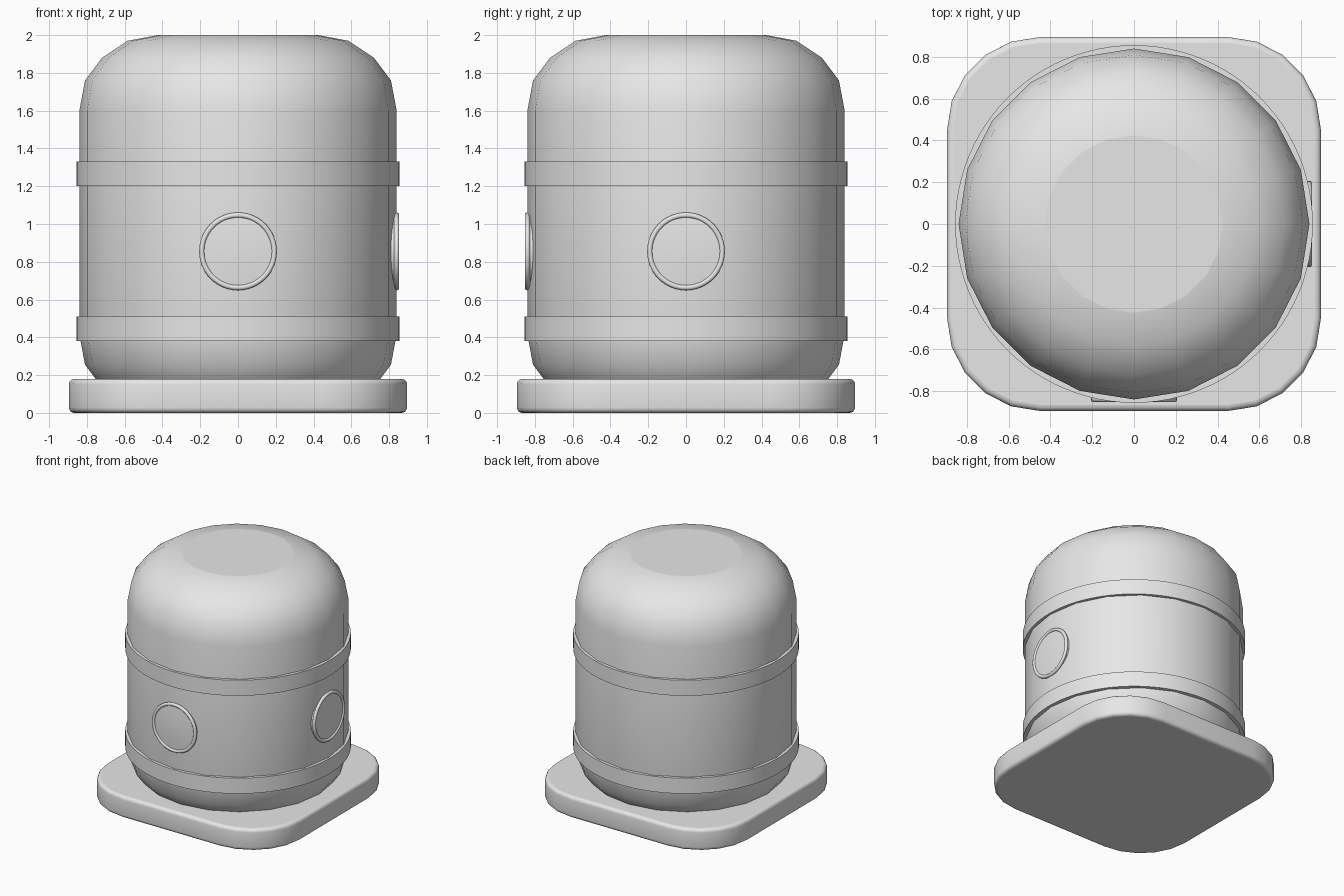
import bpy, bmesh
from math import cos, sin, pi, radians
from mathutils import Matrix

cube = bpy.data.objects.get("Cube")
if cube:
    bpy.data.objects.remove(cube, do_unlink=True)

grey = bpy.data.materials.new("plain_grey")
grey.use_nodes = True
colour = (0.8, 0.8, 0.8, 1)
grey.diffuse_color = colour
grey.node_tree.nodes["Principled BSDF"].inputs["Base Color"].default_value = colour


def finish(name, bm, angle=30, matrix=Matrix()):
    """Turn a bmesh into a smooth-shaded object with the grey material."""
    bmesh.ops.recalc_face_normals(bm, faces=bm.faces)
    mesh = bpy.data.meshes.new(name)
    bm.to_mesh(mesh)
    bm.free()
    mesh.materials.append(grey)
    obj = bpy.data.objects.new(name, mesh)
    bpy.context.collection.objects.link(obj)
    obj.matrix_world = matrix
    bpy.ops.object.select_all(action='DESELECT')
    obj.select_set(True)
    bpy.context.view_layer.objects.active = obj
    bpy.ops.object.shade_smooth_by_angle(angle=radians(angle))
    return obj


def lathe(profile, sides, closed=False):
    """Spin (radius, height) points round z; open profiles get end caps."""
    bm = bmesh.new()
    rings = [[bm.verts.new((r * cos(2 * pi * i / sides), r * sin(2 * pi * i / sides), z))
              for i in range(sides)] for r, z in profile]
    pairs = list(zip(rings, rings[1:]))
    if closed:
        pairs.append((rings[-1], rings[0]))
    for a, b in pairs:
        for i in range(sides):
            j = (i + 1) % sides
            bm.faces.new((a[i], a[j], b[j], b[i]))
    if not closed:
        bm.faces.new(rings[0])
        bm.faces.new(rings[-1])
    return bm


# Body: twenty-sided drum with rounded ends and flat caps
corner = [(0.84, 0.40), (0.81, 0.24), (0.72, 0.12), (0.585, 0.03), (0.425, 0.0)]
bottom = [(r, 0.015 + d) for r, d in reversed(corner)]
top = [(r, 2.0 - d) for r, d in corner]
body = finish("body", lathe(bottom + top, 20))
for face in body.data.polygons:
    if len(face.vertices) > 4:
        face.use_smooth = False

# Two bands round the body
for name, low in (("lower_band", 0.38), ("upper_band", 1.20)):
    band = [(0.81, low), (0.856, low), (0.856, low + 0.13), (0.81, low + 0.13)]
    finish(name, lathe(band, 96, closed=True))

# Base: square slab with wide rounded corners and softened edges
bm = bmesh.new()
bmesh.ops.create_cube(bm, size=1)
bmesh.ops.scale(bm, vec=(1.79, 1.79, 0.18), verts=bm.verts)
bmesh.ops.translate(bm, vec=(0, 0, 0.09), verts=bm.verts)
upright = [e for e in bm.edges if abs(e.verts[0].co.z - e.verts[1].co.z) > 0.1]
bmesh.ops.bevel(bm, geom=upright, offset=0.445, segments=5, profile=0.5, affect='EDGES')
rims = [e for e in bm.edges if abs(e.verts[0].co.z - e.verts[1].co.z) < 0.01]
bmesh.ops.bevel(bm, geom=rims, offset=0.028, segments=4, profile=0.5, affect='EDGES')
base = finish("base", bm, 35)
for face in base.data.polygons:
    if abs(face.normal.z) > 0.99:
        face.use_smooth = False

# Round ports on the front and the left side: lens plus rounded rim
lens = [(0.19, 0.81), (0.19, 0.843), (0.12, 0.849), (0.03, 0.853)]
rim = [(0.192 + 0.014 * cos(2 * pi * i / 10), 0.84 + 0.014 * sin(2 * pi * i / 10))
       for i in range(10)]
for side, turn in (("front", -90), ("left", 0)):
    place = (Matrix.Translation((0, 0, 0.855)) @ Matrix.Rotation(radians(turn), 4, 'Z')
             @ Matrix.Rotation(radians(90), 4, 'Y'))
    finish(side + "_port_lens", lathe(lens, 48), 30, place)
    finish(side + "_port_rim", lathe(rim, 48, closed=True), 60, place)
